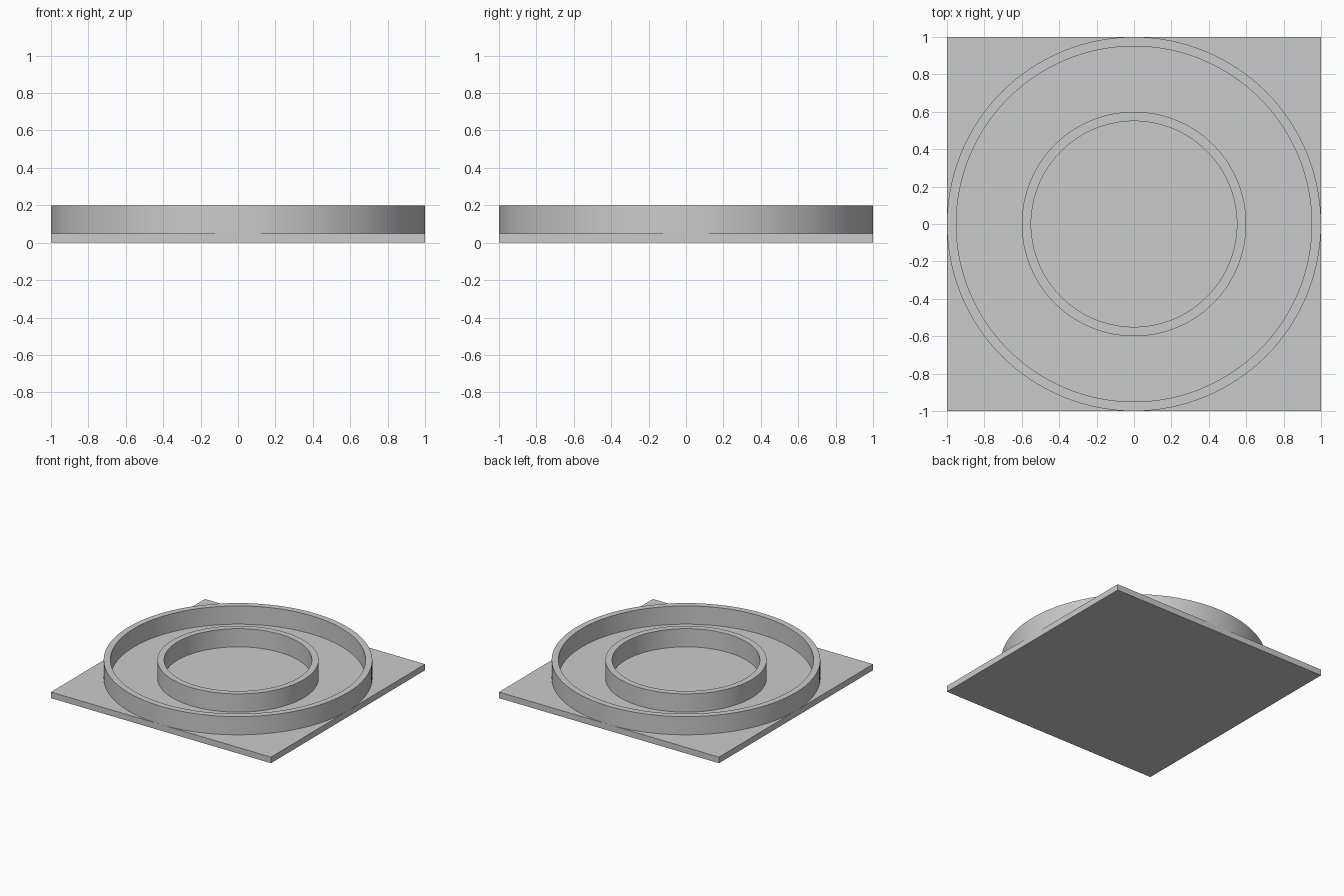
import bpy
import bmesh
import math

cube = bpy.data.objects.get("Cube")
if cube:
    bpy.data.objects.remove(cube, do_unlink=True)

PLATE = 0.05      # base plate thickness
TOP = 0.2         # height of the ring walls
WALL = 0.05       # ring wall thickness
SEGMENTS = 128

grey = bpy.data.materials.new("light grey")
grey.use_nodes = True
color = (0.6, 0.6, 0.6, 1.0)
grey.diffuse_color = color
grey.node_tree.nodes["Principled BSDF"].inputs["Base Color"].default_value = color


def add_object(name, bm):
    mesh = bpy.data.meshes.new(name)
    bmesh.ops.recalc_face_normals(bm, faces=bm.faces)
    bm.to_mesh(mesh)
    bm.free()
    mesh.materials.append(grey)
    obj = bpy.data.objects.new(name, mesh)
    bpy.context.collection.objects.link(obj)
    return obj


def add_ring(name, radius):
    # Closed rectangular wall profile, spun around the z axis
    bm = bmesh.new()
    inner = radius - WALL
    corners = [(inner, PLATE), (radius, PLATE), (radius, TOP), (inner, TOP)]
    verts = [bm.verts.new((r, 0, z)) for r, z in corners]
    edges = [bm.edges.new((verts[i - 1], verts[i])) for i in range(len(verts))]
    bmesh.ops.spin(bm, geom=verts + edges, cent=(0, 0, 0), axis=(0, 0, 1),
                   angle=math.tau, steps=SEGMENTS, use_duplicate=False)
    bmesh.ops.remove_doubles(bm, verts=bm.verts, dist=0.0001)
    obj = add_object(name, bm)
    bpy.ops.object.select_all(action='DESELECT')
    obj.select_set(True)
    bpy.context.view_layer.objects.active = obj
    bpy.ops.object.shade_smooth_by_angle(angle=math.radians(30))


# Square base plate
bm = bmesh.new()
bmesh.ops.create_cube(bm, size=1)
bmesh.ops.scale(bm, vec=(2, 2, PLATE), verts=bm.verts)
bmesh.ops.translate(bm, vec=(0, 0, PLATE / 2), verts=bm.verts)
add_object("base_plate", bm)

# Concentric ring walls
add_ring("outer_ring", 1.0)
add_ring("inner_ring", 0.6)
